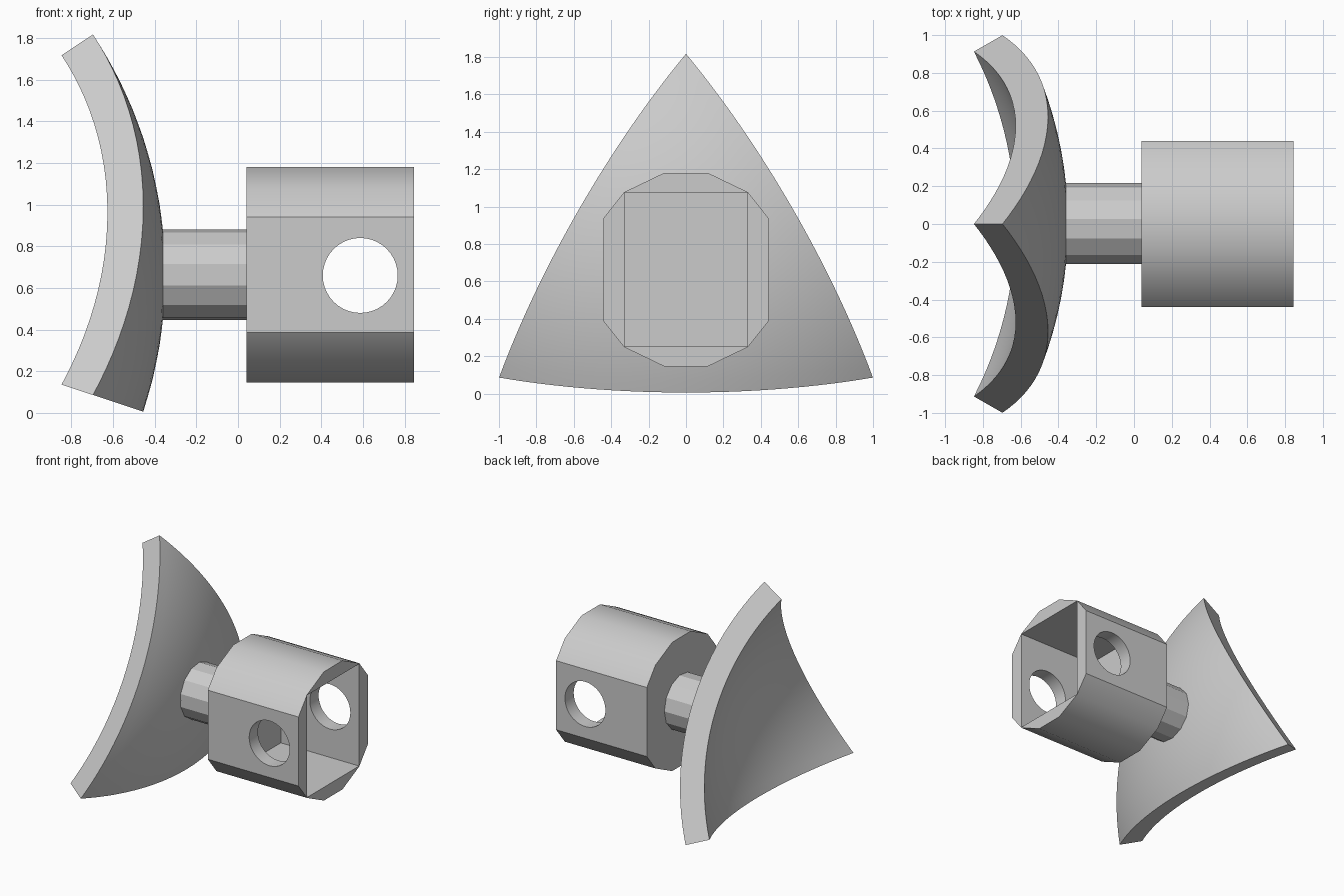
import bpy, bmesh, math
from mathutils import Matrix, Vector

cube = bpy.data.objects.get("Cube")
if cube:
    bpy.data.objects.remove(cube, do_unlink=True)

AXIS_Z = 0.663          # height of the shared axis
BALL_X = -2.439         # centre of the sphere the plate belongs to
OUTER_R, INNER_R = 2.09, 1.909

grey = bpy.data.materials.new("plain_grey")
grey.use_nodes = True
colour = (0.6, 0.6, 0.6, 1)
grey.diffuse_color = colour
grey.node_tree.nodes["Principled BSDF"].inputs["Base Color"].default_value = colour


def make_object(name, bm, smooth=False):
    bmesh.ops.recalc_face_normals(bm, faces=bm.faces)
    mesh = bpy.data.meshes.new(name)
    bm.to_mesh(mesh)
    bm.free()
    mesh.materials.append(grey)
    obj = bpy.data.objects.new(name, mesh)
    bpy.context.collection.objects.link(obj)
    if smooth:
        shade(obj)
    return obj


def shade(obj):
    bpy.ops.object.select_all(action='DESELECT')
    obj.select_set(True)
    bpy.context.view_layer.objects.active = obj
    bpy.ops.object.shade_smooth_by_angle(angle=math.radians(30))


def x_prism(sides, radius, x0, x1, start):
    """Regular prism along x; start is the angle of the first corner from +y."""
    bm = bmesh.new()
    ring = []
    for i in range(sides):
        a = start + math.tau * i / sides
        ring.append(bm.verts.new((x0, radius * math.cos(a), AXIS_Z + radius * math.sin(a))))
    face = bm.faces.new(ring)
    top = bmesh.ops.extrude_face_region(bm, geom=[face])["geom"]
    bmesh.ops.translate(bm, vec=(x1 - x0, 0, 0),
                        verts=[v for v in top if isinstance(v, bmesh.types.BMVert)])
    return bm


def box(x0, x1, half_y, half_z):
    bm = bmesh.new()
    bmesh.ops.create_cube(bm, size=1, matrix=Matrix.Translation(((x0 + x1) / 2, 0, AXIS_Z))
                          @ Matrix.Diagonal((x1 - x0, 2 * half_y, 2 * half_z, 1)))
    return bm


# Curved plate: a triangle cut from a thick spherical shell
bm = bmesh.new()
corners = []
for k in range(3):
    a = math.pi / 2 + math.tau * k / 3
    corners.append(bm.verts.new((1.744, 1.155 * math.cos(a), 1.155 * math.sin(a))))
bm.faces.new(corners)
bmesh.ops.subdivide_edges(bm, edges=bm.edges[:], cuts=23, use_grid_fill=True)
for v in bm.verts:
    v.co = v.co.normalized() * OUTER_R
inner = bmesh.ops.extrude_face_region(bm, geom=bm.faces[:], use_keep_orig=True)["geom"]
for v in inner:
    if isinstance(v, bmesh.types.BMVert):
        v.co *= INNER_R / OUTER_R
bmesh.ops.translate(bm, vec=(BALL_X, 0, AXIS_Z), verts=bm.verts)
make_object("curved_plate", bm, smooth=True)

# Faceted stem between plate and socket
make_object("stem", x_prism(13, 0.218, -0.40, 0.04, 0))

# Socket: prism with flattened sides, square cavity and a cross hole
socket = make_object("socket", x_prism(14, 0.53, 0.04, 0.845, 0))
flats = make_object("flat_sides_cutter", box(-0.2, 1.1, 0.44, 0.8))
cavity = make_object("cavity_cutter", box(0.15, 1.1, 0.329, 0.410))
hole_bm = bmesh.new()
bmesh.ops.create_cone(hole_bm, cap_ends=True, segments=40, radius1=0.18, radius2=0.18, depth=2,
                      matrix=Matrix.Translation((0.587, 0, AXIS_Z - 0.003))
                      @ Matrix.Rotation(math.pi / 2, 4, 'X'))
hole = make_object("cross_hole_cutter", hole_bm)

for cutter, op in ((flats, 'INTERSECT'), (cavity, 'DIFFERENCE'), (hole, 'DIFFERENCE')):
    mod = socket.modifiers.new(cutter.name, 'BOOLEAN')
    mod.object, mod.operation, mod.solver = cutter, op, 'EXACT'

# Bake the cuts and drop the cutters
depsgraph = bpy.context.evaluated_depsgraph_get()
cut_mesh = bpy.data.meshes.new_from_object(socket.evaluated_get(depsgraph))
socket.modifiers.clear()
socket.data = cut_mesh
for cutter in (flats, cavity, hole):
    bpy.data.objects.remove(cutter, do_unlink=True)
shade(socket)
